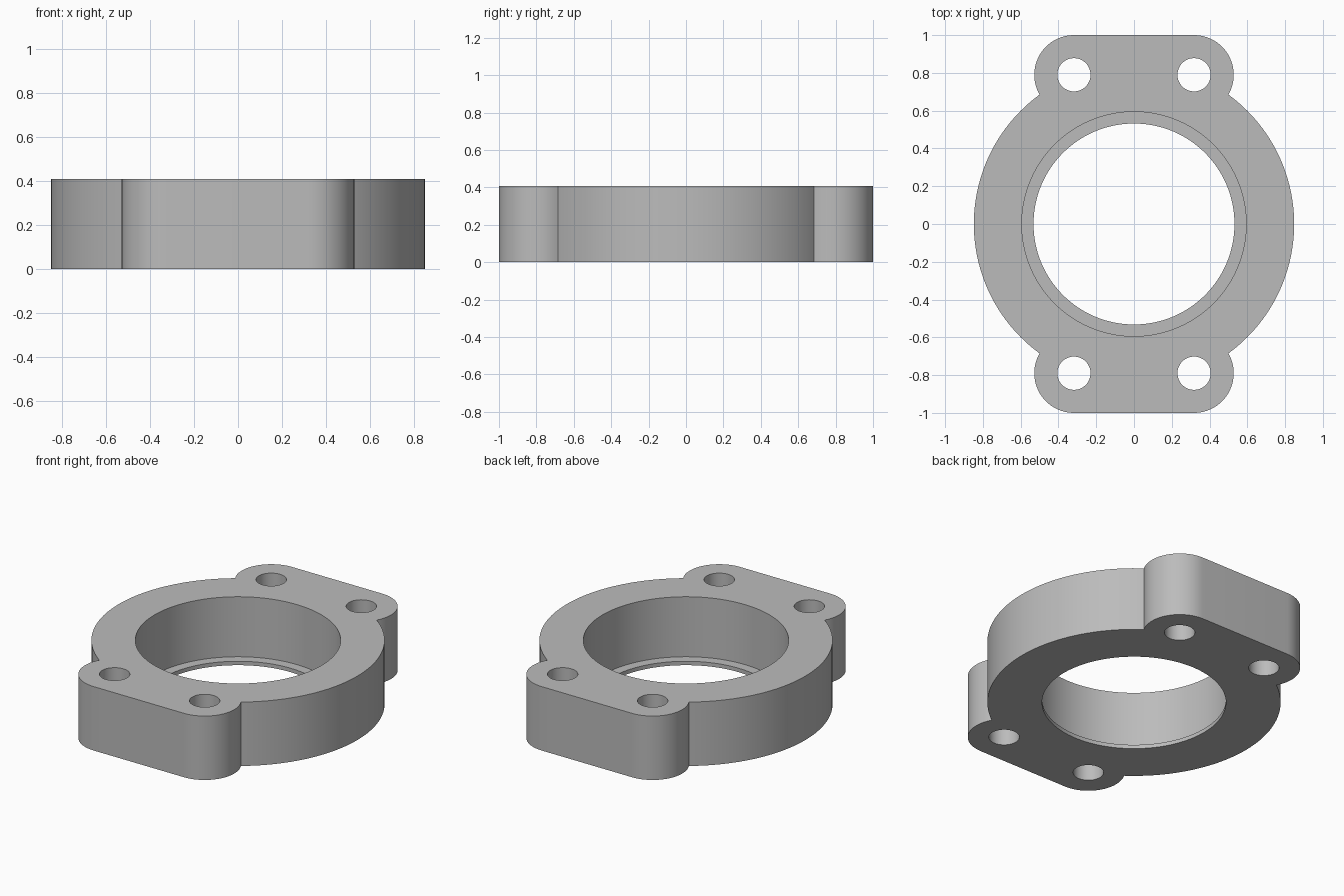
import bpy, bmesh
from math import acos, atan2, cos, hypot, pi, radians, sin

cube = bpy.data.objects.get("Cube")
if cube:
    bpy.data.objects.remove(cube, do_unlink=True)

HEIGHT, LIP = 0.408, 0.025
BODY_R, BORE_R, LIP_R = 0.848, 0.594, 0.532
EAR_X, EAR_Y, EAR_R, BOLT_R = 0.318, 0.79, 0.21, 0.088

grey = bpy.data.materials.new("plain grey")
grey.use_nodes = True
grey.diffuse_color = (0.5, 0.5, 0.5, 1)
grey.node_tree.nodes["Principled BSDF"].inputs["Base Color"].default_value = (0.5, 0.5, 0.5, 1)


def arc(cx, cy, r, start, end, steps):
    angles = [start + (end - start) * i / steps for i in range(steps + 1)]
    return [(cx + r * cos(a), cy + r * sin(a)) for a in angles]


def prism(name, outline, bottom, top):
    """Extrude a closed outline between two heights."""
    bm = bmesh.new()
    face = bm.faces.new([bm.verts.new((x, y, bottom)) for x, y in outline])
    new = bmesh.ops.extrude_face_region(bm, geom=[face])["geom"]
    bmesh.ops.translate(bm, vec=(0, 0, top - bottom),
                        verts=[v for v in new if isinstance(v, bmesh.types.BMVert)])
    bmesh.ops.recalc_face_normals(bm, faces=bm.faces)
    mesh = bpy.data.meshes.new(name)
    bm.to_mesh(mesh)
    bm.free()
    mesh.materials.append(grey)
    obj = bpy.data.objects.new(name, mesh)
    bpy.context.collection.objects.link(obj)
    return obj


def cylinder(name, x, y, r, bottom, top, sides):
    return prism(name, arc(x, y, r, 0, 2 * pi, sides)[:-1], bottom, top)


# Quarter outline: round body up to the notch, then the ear's rounded corner
dist = hypot(EAR_X, EAR_Y)
swing = acos((BODY_R**2 + dist**2 - EAR_R**2) / (2 * BODY_R * dist))
notch = atan2(EAR_Y, EAR_X) - swing
ear_start = atan2(BODY_R * sin(notch) - EAR_Y, BODY_R * cos(notch) - EAR_X)
quarter = arc(0, 0, BODY_R, 0, notch, 24) + arc(EAR_X, EAR_Y, EAR_R, ear_start, pi / 2, 24)[1:]

# Mirror to the other three quarters
half = quarter + [(-x, y) for x, y in reversed(quarter)]
outline = half + [(x, -y) for x, y in reversed(half[1:-1])]
flange = prism("flange_body", outline, 0, HEIGHT)

# Stepped bore and four bolt holes
cutters = [cylinder("bore_cutter", 0, 0, BORE_R, LIP, 1, 128),
           cylinder("lip_cutter", 0, 0, LIP_R, -1, LIP + 0.1, 128)]
for sx in (-1, 1):
    for sy in (-1, 1):
        cutters.append(cylinder("bolt_hole_cutter", sx * EAR_X, sy * EAR_Y, BOLT_R, -1, 1, 48))

bpy.ops.object.select_all(action="DESELECT")
bpy.context.view_layer.objects.active = flange
flange.select_set(True)
for cutter in cutters:
    cutter.hide_render = True
    mod = flange.modifiers.new("hole", "BOOLEAN")
    mod.operation = "DIFFERENCE"
    mod.solver = "EXACT"
    mod.object = cutter
    bpy.ops.object.modifier_apply(modifier=mod.name)
    bpy.data.objects.remove(cutter, do_unlink=True)

bpy.ops.object.shade_smooth_by_angle(angle=radians(30))
